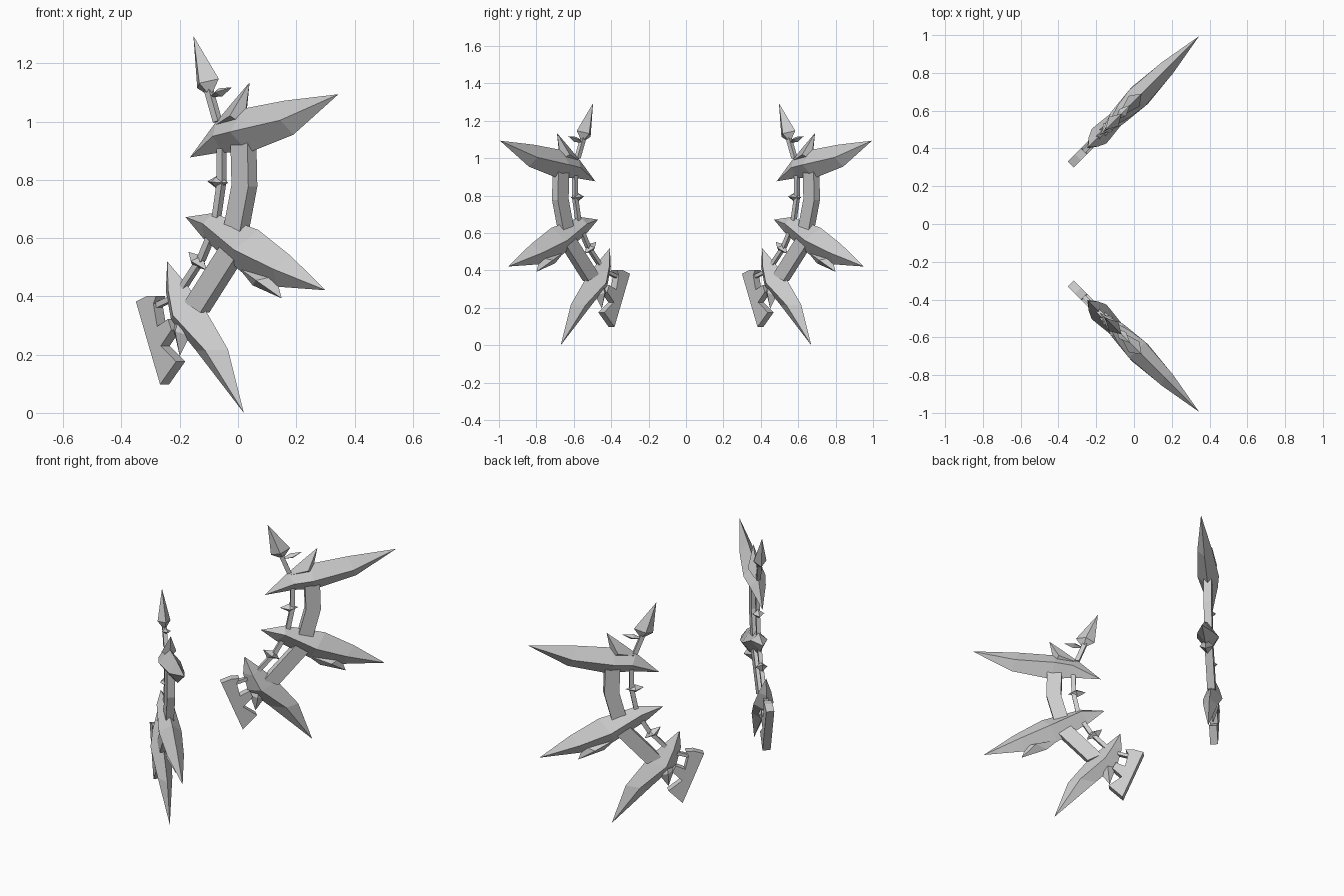
import bpy, bmesh
from mathutils import Vector

if "Cube" in bpy.data.objects:
    bpy.data.objects.remove(bpy.data.objects["Cube"])

R = 0.7071


def place(x, z, t=0.0):
    # every part lies in an upright plane turned 45 degrees; t is the offset off that plane
    return Vector((x + t * R, -(x + 0.65) + t * R, z))


def finish(name, verts, faces):
    me = bpy.data.meshes.new(name)
    me.from_pydata(verts, [], faces)
    bm = bmesh.new()
    bm.from_mesh(me)
    bmesh.ops.recalc_face_normals(bm, faces=bm.faces)
    bm.to_mesh(me)
    bm.free()
    ob = bpy.data.objects.new(name, me)
    bpy.context.collection.objects.link(ob)
    m = ob.modifiers.new("mirror", 'MIRROR')
    m.use_axis = (False, True, False)
    m.use_mirror_merge = False
    return ob


def blade(name, start, stations, end):
    # diamond-section loft; station = (upper, lower, ridge, half thickness)
    v = [place(*start)]
    for up, lo, rid, h in stations:
        v += [place(*up), place(*rid, h), place(*lo), place(*rid, -h)]
    v.append(place(*end))
    n = len(stations)
    f = []
    for k in range(4):
        j = (k + 1) % 4
        f.append((0, 1 + k, 1 + j))
        for i in range(n - 1):
            a, b = 1 + 4 * i, 5 + 4 * i
            f.append((a + k, b + k, b + j, a + j))
        a = 1 + 4 * (n - 1)
        f.append((a + k, len(v) - 1, a + j))
    return finish(name, v, f)


def prism(name, pts, h):
    n = len(pts)
    v = [place(*p, -h) for p in pts] + [place(*p, h) for p in pts]
    f = [tuple(range(n)), tuple(range(2 * n - 1, n - 1, -1))]
    f += [(i, (i + 1) % n, n + (i + 1) % n, n + i) for i in range(n)]
    return finish(name, v, f)


def bar(name, path, w, h):
    # box-section strip following a path
    left, right = [], []
    for i, p in enumerate(path):
        a = Vector(path[max(i - 1, 0)])
        b = Vector(path[min(i + 1, len(path) - 1)])
        d = (b - a).normalized() * w
        left.append((p[0] - d.y, p[1] + d.x))
        right.append((p[0] + d.y, p[1] - d.x))
    return prism(name, left + right[::-1], h)


def bead(name, a, b, w, h):
    # double-pointed stud from a to b
    a, b = Vector(a), Vector(b)
    c = (a + b) / 2
    d = (b - a).normalized()
    n = Vector((-d.y, d.x)) * w
    return blade(name, a, [(c + n, c - n, c, h)], b)


# three large blades
blade("top_blade", (-.165, .877), [
    ((-.075, 1.0), (-.055, .895), (-.055, .95), .045),
    ((.02, 1.045), (.035, .893), (.015, .965), .06),
    ((.16, 1.072), (.19, .955), (.175, 1.005), .042)], (.345, 1.094))
blade("middle_blade", (-.18, .672), [
    ((-.085, .686), (-.12, .60), (-.09, .65), .045),
    ((.07, .628), (.01, .485), (.03, .56), .062),
    ((.18, .54), (.137, .433), (.15, .495), .045)], (.301, .421))
blade("lower_blade", (-.243, .52), [
    ((-.18, .445), (-.248, .42), (-.215, .42), .035),
    ((-.113, .355), (-.23, .32), (-.185, .335), .055),
    ((-.034, .217), (-.145, .215), (-.085, .215), .04)], (.02, 0))

# barbs growing from the blades
blade("top_barb", (-.09, .98), [((-.02, 1.065), (.02, .99), (.0, 1.02), .04)], (.04, 1.135))
blade("middle_barb", (.0, .50), [((.13, .47), (.05, .438), (.09, .455), .04)], (.15, .393))
blade("lower_barb", (-.19, .36), [((-.165, .265), (-.222, .29), (-.195, .28), .03)], (-.2, .195))

# thick frame bars
bar("upper_frame", [(.018, .95), (.022, .78), (-.012, .60)], .029, .022)
bar("lower_frame", [(-.01, .57), (-.142, .362)], .033, .022)

# thin inner rods with studs
bar("upper_rod", [(-.056, .95), (-.057, .79), (-.077, .65)], .009, .011)
bead("upper_stud", (-.105, .795), (-.034, .79), .024, .033)
bar("lower_rod", [(-.088, .62), (-.125, .53), (-.19, .43)], .009, .011)
bead("lower_stud", (-.17, .553), (-.108, .49), .024, .033)
bar("spear_rod", [(-.07, 1.0), (-.107, 1.13)], .009, .011)
bead("spear_guard", (-.1, 1.083), (-.02, 1.118), .015, .025)

# spearhead on top
blade("spearhead", (-.094, 1.085), [
    ((-.066, 1.147), (-.14, 1.115), (-.108, 1.132), .035)], (-.153, 1.294))

# flat hooked plate at the bottom
prism("hook_plate", [(-.335, .382), (-.296, .402), (-.265, .402), (-.275, .375),
                     (-.262, .297), (-.225, .322), (-.213, .285), (-.25, .23),
                     (-.197, .176), (-.252, .098), (-.285, .21)], .022)
bar("hook_rod", [(-.29, .363), (-.21, .40)], .009, .011)
